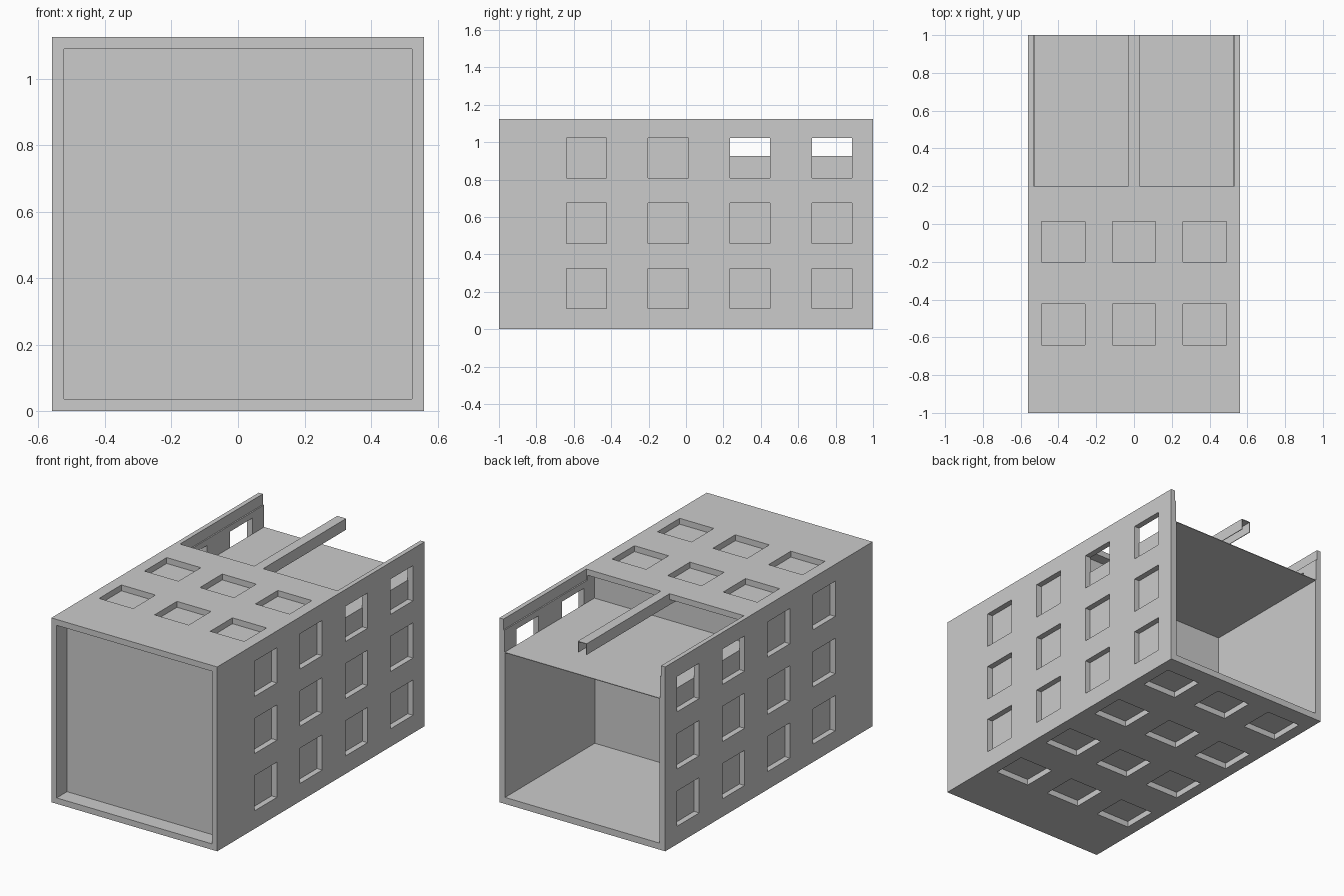
import bpy, bmesh

if "Cube" in bpy.data.objects:
    bpy.data.objects.remove(bpy.data.objects["Cube"])

W, L, H, T = 0.56, 1.0, 1.125, 0.036   # half width, half length, height, wall
YC = [-0.532, -0.095, 0.342, 0.78]     # pocket centres along the length
XC = [-0.375, 0.0, 0.375]
ZC = [0.217, 0.566, 0.915]


def make_object(name, bm):
    mesh = bpy.data.meshes.new(name)
    bm.to_mesh(mesh)
    bm.free()
    ob = bpy.data.objects.new(name, mesh)
    bpy.context.collection.objects.link(ob)
    return ob


def box(name, x0, x1, y0, y1, z0, z1):
    bm = bmesh.new()
    bmesh.ops.create_cube(bm, size=1)
    for v in bm.verts:
        v.co = ((x0 + x1) / 2 + v.co.x * (x1 - x0),
                (y0 + y1) / 2 + v.co.y * (y1 - y0),
                (z0 + z1) / 2 + v.co.z * (z1 - z0))
    return make_object(name, bm)


def panel(name, ur, vr, uc, vc, us, vs, place, notch=None):
    """Plate with a grid of rectangular holes; notch drops a corner region."""
    def spans(rng, centres, size):
        cuts = [rng[0]]
        for c in centres:
            cuts += [c - size / 2, c + size / 2]
        return cuts + [rng[1]]
    us_, vs_ = spans(ur, uc, us), spans(vr, vc, vs)
    if notch:
        us_ = sorted(us_ + [notch[0]])
        vs_ = sorted(vs_ + [notch[1]])
    bm = bmesh.new()
    grid = [[bm.verts.new(place(u, v)) for v in vs_] for u in us_]
    for i in range(len(us_) - 1):
        for j in range(len(vs_) - 1):
            u, v = (us_[i] + us_[i + 1]) / 2, (vs_[j] + vs_[j + 1]) / 2
            hole = (any(abs(u - c) < us / 2 for c in uc)
                    and any(abs(v - c) < vs / 2 for c in vc))
            if hole or (notch and u > notch[0] and v > notch[1]):
                continue
            bm.faces.new((grid[i][j], grid[i + 1][j],
                          grid[i + 1][j + 1], grid[i][j + 1]))
    loose = [v for v in bm.verts if not v.link_faces]
    bmesh.ops.delete(bm, geom=loose, context='VERTS')
    bmesh.ops.recalc_face_normals(bm, faces=bm.faces)
    ob = make_object(name, bm)
    mod = ob.modifiers.new("thickness", 'SOLIDIFY')
    mod.thickness, mod.offset = T, 0
    return ob


# Outer plates with window pockets
for s, side in ((-1, "left"), (1, "right")):
    panel(side + "_wall", (-L, L), (0, H), YC, ZC, 0.215, 0.215,
          lambda y, z: (s * (W - T / 2), y, z), notch=(0.2, 1.06))
    # Slimmer rail along the open roof, and inner liner behind the pockets
    a, b = sorted((s * 0.532, s * W))
    box(side + "_rail", a, b, 0.2, L, 1.06, H)
    a, b = sorted((s * 0.521, s * 0.525))
    box(side + "_liner", a, b, 0.135, L, T, 0.925)
    box(side + "_front_liner", a, b, -0.9, 0.135, T, H - T)
panel("roof", (-W, W), (-L, 0.2), XC, YC[:2], 0.23, 0.215,
      lambda x, y: (x, y, H - T / 2))
panel("floor", (-W, W), (-L, L), XC, YC, 0.23, 0.215,
      lambda x, y: (x, y, T / 2))

# Liners closing the roof and floor pockets
I = 0.525
box("roof_liner", -I, I, -0.9, 0.135, H - T - 0.004, H - T)
box("floor_liner", -I, I, -0.9, L, T, T + 0.004)

# Recessed front, middle bulkhead and the deck over the rear bay
box("front_panel", -I, I, -0.9, -0.896, T, H - T)
box("bulkhead", -I, I, 0.131, 0.135, T, H - T)
box("rear_deck", -I, I, 0.135, L, 0.921, 0.925)

# Centre roof beam: inverted open channel
box("beam_top", -0.03, 0.03, 0.2, L, H - 0.004, H)
for s in (-1, 1):
    a, b = sorted((s * 0.026, s * 0.03))
    box("beam_side", a, b, 0.135, L, H - 0.068, H - 0.002)
